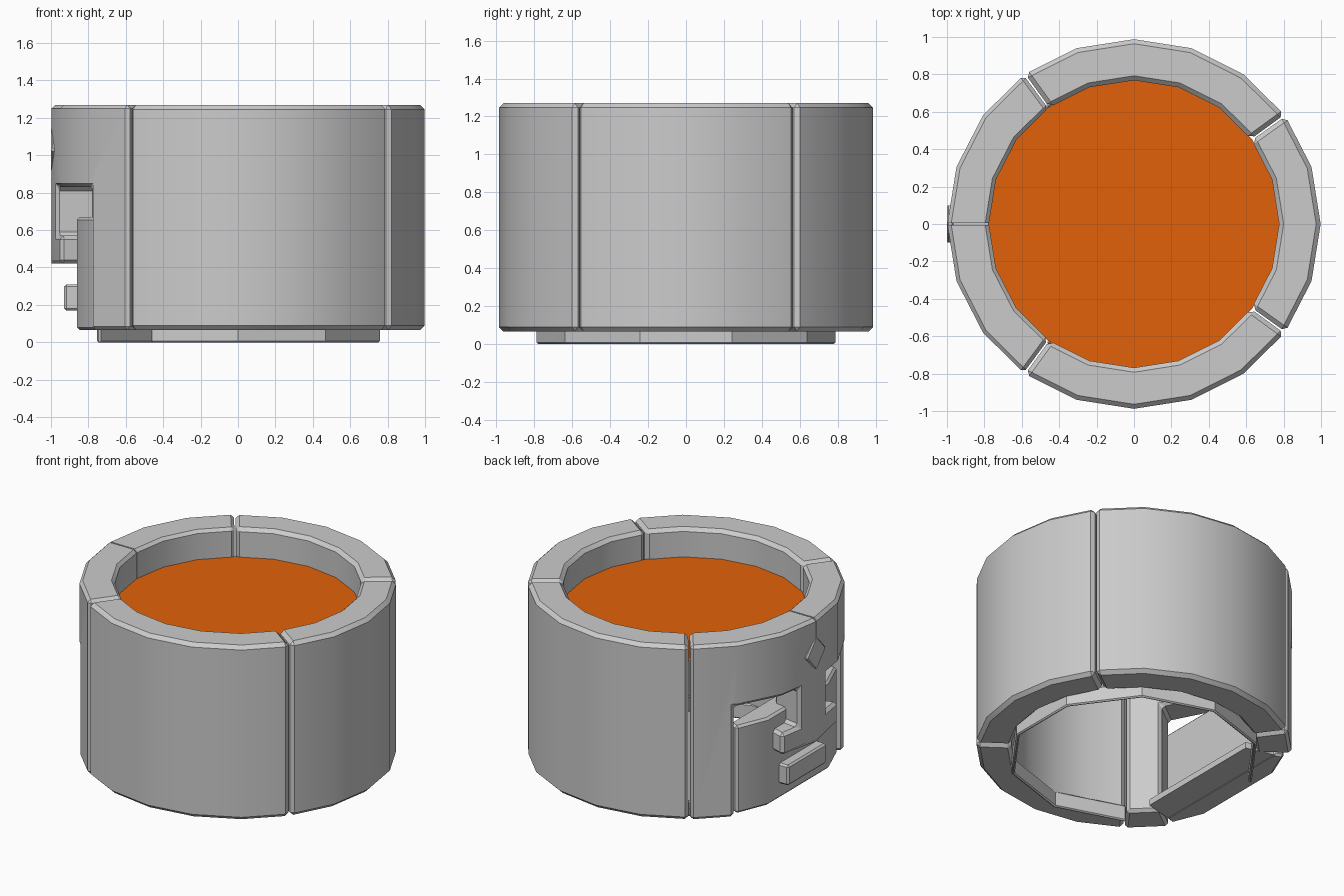
import bpy, bmesh
from math import sin, cos, radians

if "Cube" in bpy.data.objects:
    bpy.data.objects.remove(bpy.data.objects["Cube"])


def ring_point(a, r, z, step=18):
    # point on a regular polygon with a corner at 90 degrees
    off = (a - 90) % step - step / 2
    k = r * cos(radians(step / 2)) / cos(radians(off))
    return (k * cos(radians(a)), k * sin(radians(a)) * 0.99, z)


def make_object(name, bm, bevel=0.0):
    bmesh.ops.recalc_face_normals(bm, faces=bm.faces)
    me = bpy.data.meshes.new(name)
    bm.to_mesh(me)
    bm.free()
    ob = bpy.data.objects.new(name, me)
    bpy.context.collection.objects.link(ob)
    bpy.ops.object.select_all(action='DESELECT')
    ob.select_set(True)
    bpy.context.view_layer.objects.active = ob
    if bevel:
        m = ob.modifiers.new("edge_bevel", 'BEVEL')
        m.width = bevel
        m.segments = 1
        m.limit_method = 'ANGLE'
        m.angle_limit = radians(40)
        bpy.ops.object.modifier_apply(modifier=m.name)
    bpy.ops.object.shade_smooth_by_angle(angle=radians(28))
    return ob


def curved_block(name, angles, zs, r0, r1, keep=lambda a, z: True, bevel=0.0, step=18):
    # solid curved wall made of the angle/height cells that pass keep()
    bm = bmesh.new()
    v = {}

    def vert(i, j, r):
        if (i, j, r) not in v:
            v[i, j, r] = bm.verts.new(ring_point(angles[i], r, zs[j], step))
        return v[i, j, r]

    cells = {(i, j) for i in range(len(angles) - 1) for j in range(len(zs) - 1)
             if keep((angles[i] + angles[i + 1]) / 2, (zs[j] + zs[j + 1]) / 2)}
    for i, j in cells:
        quad = [(i, j), (i + 1, j), (i + 1, j + 1), (i, j + 1)]
        for r in (r0, r1):
            bm.faces.new([vert(*q, r) for q in quad])
        for n, nb in enumerate([(i, j - 1), (i + 1, j), (i, j + 1), (i - 1, j)]):
            if nb not in cells:
                p, q = quad[n], quad[(n + 1) % 4]
                bm.faces.new([vert(*p, r0), vert(*q, r0), vert(*q, r1), vert(*p, r1)])
    # merge flat cells so that shading and bevels stay clean
    bmesh.ops.recalc_face_normals(bm, faces=bm.faces)
    bmesh.ops.dissolve_limit(bm, angle_limit=radians(1), verts=bm.verts, edges=bm.edges)
    return make_object(name, bm, bevel)


def prism(name, half, z0, z1, bevel=0.0):
    # upright prism from a half outline mirrored across y = 0
    outline = half + [(x, -y) for x, y in reversed(half)]
    bm = bmesh.new()
    face = bm.faces.new([bm.verts.new((x, y, z0)) for x, y in outline])
    top = bmesh.ops.extrude_face_region(bm, geom=[face])["geom"]
    for e in top:
        if isinstance(e, bmesh.types.BMVert):
            e.co.z = z1
    return make_object(name, bm, bevel)


R, RI, Z0, Z1, GAP = 0.998, 0.776, 0.065, 1.27, 0.3


def span(a0, a1):
    return [a0 + GAP] + list(range(a0 + 18, a1, 18)) + [a1 - GAP]


# three plain wall panels
for name, a0, a1 in (("right_panel", -36, 36), ("back_panel", 36, 126), ("front_panel", 234, 324)):
    curved_block(name, span(a0, a1), [Z0, Z1], RI, R, bevel=0.024)


# left pair of panels with the opening and the hanging anchor-shaped arm
def left_keep(a, z):
    d = abs(a - 180)
    if d < GAP:
        return 0.42 < z < 1.05
    if z > 0.83 or d > 37:
        return True
    if d < 9:
        return z > 0.42
    return d < 18 and 0.42 < z < 0.57


left_angles = [126 + GAP, 142.5, 144, 162, 171, 180 - GAP, 180 + GAP, 189, 198, 216, 217.5, 234 - GAP]
curved_block("left_panel", left_angles, [Z0, 0.42, 0.57, 0.83, 1.05, Z1], RI, R, left_keep, 0.0)
ob = bpy.context.view_layer.objects.active

# chamfer the long edges of the left panels only (flat seam cells stay sharp)
bm = bmesh.new()
bm.from_mesh(ob.data)
edges = [e for e in bm.edges if len(e.link_faces) == 2 and e.calc_face_angle() > radians(40)
         and not all(abs(v.co.y) < 0.02 for v in e.verts)]
bmesh.ops.bevel(bm, geom=edges, offset=0.02, segments=1, affect='EDGES', clamp_overlap=False)
bm.to_mesh(ob.data)
bm.free()
bpy.ops.object.shade_smooth_by_angle(angle=radians(28))

# recessed plate behind the opening, its floor ledge and the bar on it
prism("recessed_plate", [(-0.80, 0.56), (-0.78, 0.54), (-0.86, 0.33)][1:] and
      [(-0.70, 0.52), (-0.77, 0.55), (-0.86, 0.33)], Z0, 0.67, 0.015)
prism("plate_ledge", [(-0.52, 0.47), (-0.72, 0.52), (-0.84, 0.33)], Z0 + 0.003, 0.11)
prism("lower_bar", [(-0.82, 0.21), (-0.93, 0.21)], 0.17, 0.31, 0.012)

# tilted square stud where the left seam ends
bm = bmesh.new()
bmesh.ops.create_cube(bm, size=1)
for vt in bm.verts:
    y, z = vt.co.y * 0.17, vt.co.z * 0.17
    vt.co = (-0.982 + vt.co.x * 0.036, (y - z) * 0.62, 1.03 + (y + z) * 0.707)
make_object("seam_stud", bm, 0.008)

# thin ten-sided sleeve at the foot, open on the left
curved_block("foot_sleeve", [234 + 36 * i for i in range(9)], [0.0, 0.11], 0.775, 0.797, step=36, bevel=0.008)

# coloured surface inside the rim
bm = bmesh.new()
bm.faces.new([bm.verts.new(ring_point(18 * i, 0.78, 1.07)) for i in range(20)])
surface = make_object("orange_surface", bm)
mat = bpy.data.materials.new("orange")
mat.diffuse_color = (0.76, 0.12, 0.003, 1)
mat.use_nodes = True
mat.node_tree.nodes["Principled BSDF"].inputs["Base Color"].default_value = mat.diffuse_color
surface.data.materials.append(mat)
